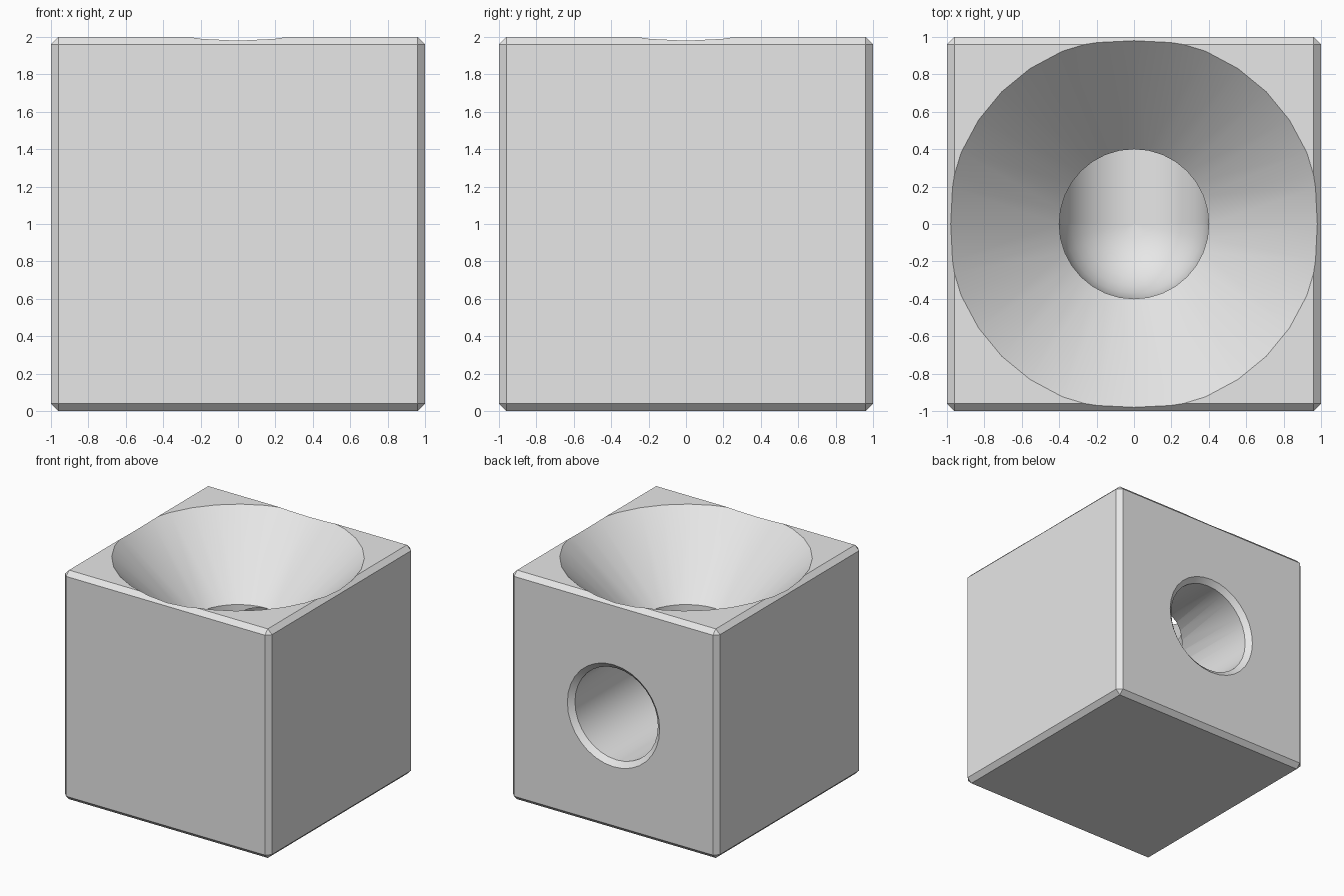
import bpy
import bmesh
import math
from mathutils import Matrix

SIDES = 32
BORE = 0.4
CHAMFER = 0.04

if "Cube" in bpy.data.objects:
    bpy.data.objects.remove(bpy.data.objects["Cube"], do_unlink=True)

grey = bpy.data.materials.new("light_grey")
grey.use_nodes = True
grey.diffuse_color = (0.8, 0.8, 0.8, 1)
grey.node_tree.nodes["Principled BSDF"].inputs["Base Color"].default_value = (0.8, 0.8, 0.8, 1)


def add_object(name, bm):
    bmesh.ops.recalc_face_normals(bm, faces=bm.faces)
    mesh = bpy.data.meshes.new(name)
    bm.to_mesh(mesh)
    bm.free()
    mesh.materials.append(grey)
    obj = bpy.data.objects.new(name, mesh)
    bpy.context.collection.objects.link(obj)
    return obj


def lathe(name, profile, matrix):
    """Closed solid of revolution about z from (radius, height) pairs."""
    bm = bmesh.new()
    rings = []
    for r, z in profile:
        rings.append([bm.verts.new((r * math.cos(a), r * math.sin(a), z))
                      for a in (math.tau * i / SIDES for i in range(SIDES))])
    for low, high in zip(rings, rings[1:]):
        for i in range(SIDES):
            j = (i + 1) % SIDES
            bm.faces.new((low[i], low[j], high[j], high[i]))
    bm.faces.new(rings[0])
    bm.faces.new(rings[-1])
    bmesh.ops.remove_doubles(bm, verts=bm.verts, dist=0.0001)
    bm.transform(matrix)
    obj = add_object(name, bm)
    obj.hide_render = True
    return obj


# Chamfered block
bm = bmesh.new()
bmesh.ops.create_cube(bm, size=2, matrix=Matrix.Translation((0, 0, 1)))
bmesh.ops.bevel(bm, geom=bm.edges[:], offset=CHAMFER, offset_type='OFFSET',
                segments=1, affect='EDGES', profile=0.5)
block = add_object("funnel_block", bm)

# Funnel, throat and rounded floor
steps = SIDES // 4
floor = [(BORE * math.cos(t), 1 + BORE * math.sin(t))
         for t in (-math.pi / 2 * (1 - i / steps) for i in range(steps + 1))]
floor[0] = (0.002, 1 - BORE)
shaft = lathe("funnel_cutter", floor + [(BORE, 1.403), (1, 2), (1.1, 2.1)],
              Matrix.Identity(4))

# Exit tunnel through the back, with a chamfered mouth
tube_r = BORE + 0.001
rim = 0.045
tunnel = lathe("tunnel_cutter",
               [(tube_r, -0.003), (tube_r, 1 - CHAMFER), (tube_r + rim, 1), (tube_r + rim, 1.1)],
               Matrix.Translation((0, 0, 1)) @ Matrix.Rotation(-math.pi / 2, 4, 'X'))

# Cut both passages and keep the solid result
for cutter in (shaft, tunnel):
    cut = block.modifiers.new(cutter.name, 'BOOLEAN')
    cut.operation = 'DIFFERENCE'
    cut.solver = 'EXACT'
    cut.object = cutter
bpy.context.view_layer.update()
result = bpy.data.meshes.new_from_object(
    block.evaluated_get(bpy.context.evaluated_depsgraph_get()))
block.modifiers.clear()
block.data = result
for cutter in (shaft, tunnel):
    bpy.data.objects.remove(cutter, do_unlink=True)

# Smooth passages with crisp edges
bpy.ops.object.select_all(action='DESELECT')
block.select_set(True)
bpy.context.view_layer.objects.active = block
bpy.ops.object.shade_smooth_by_angle(angle=math.radians(30))
